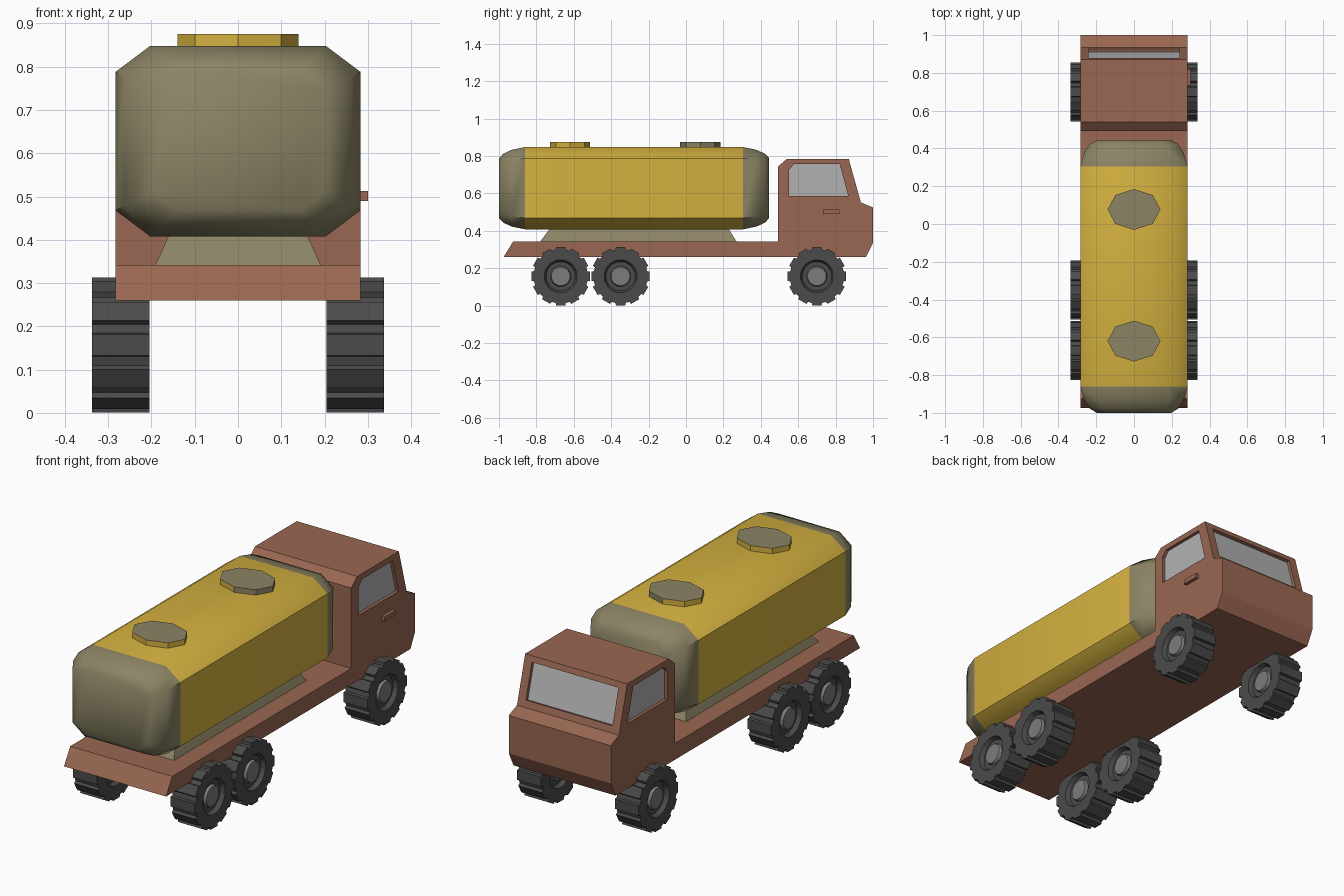
import bpy, bmesh, math

if "Cube" in bpy.data.objects:
    bpy.data.objects.remove(bpy.data.objects["Cube"])


def material(name, rgb):
    m = bpy.data.materials.new(name)
    m.diffuse_color = (*rgb, 1)
    m.use_nodes = True
    m.node_tree.nodes["Principled BSDF"].inputs["Base Color"].default_value = m.diffuse_color
    return m


BROWN = material("brown_paint", (0.32, 0.135, 0.085))
YELLOW = material("yellow_paint", (0.66, 0.44, 0.05))
KHAKI = material("khaki_metal", (0.26, 0.23, 0.13))
RUBBER = material("rubber", (0.07, 0.07, 0.07))
HUB = material("hub_grey", (0.2, 0.2, 0.2))
GLASS = material("glass_grey", (0.45, 0.45, 0.45))


def loft(name, rings, mats, spans=None):
    """Skin a list of equal-length rings and cap both ends."""
    bm = bmesh.new()
    vs = [[bm.verts.new(p) for p in r] for r in rings]
    n = len(rings[0])
    spans = spans or [0] * (len(rings) - 1)
    for k, (a, b) in enumerate(zip(vs, vs[1:])):
        for i in range(n):
            j = (i + 1) % n
            bm.faces.new((a[i], a[j], b[j], b[i])).material_index = spans[k]
    bm.faces.new(vs[0]).material_index = spans[0]
    bm.faces.new(vs[-1]).material_index = spans[-1]
    bmesh.ops.recalc_face_normals(bm, faces=bm.faces)
    me = bpy.data.meshes.new(name)
    bm.to_mesh(me)
    bm.free()
    for m in mats:
        me.materials.append(m)
    ob = bpy.data.objects.new(name, me)
    bpy.context.collection.objects.link(ob)
    return ob


def prism(name, yz, x0, x1, mat):
    return loft(name, [[(x, y, z) for y, z in yz] for x in (x0, x1)], [mat])


def activate(ob):
    bpy.ops.object.select_all(action='DESELECT')
    ob.select_set(True)
    bpy.context.view_layer.objects.active = ob


# Cab and flat bed as one side profile
W = 0.283
body = prism("cab_and_bed", [
    (-0.975, 0.26), (-0.925, 0.342), (0.493, 0.342), (0.493, 0.745), (0.54, 0.785),
    (0.87, 0.785), (0.935, 0.552), (1.0, 0.525), (1.0, 0.335), (0.962, 0.26)], -W, W, BROWN)


def recess(yz, x0, x1):
    cutter = prism("window_cutter", yz, x0, x1, BROWN)
    cutter.hide_render = True
    mod = body.modifiers.new("recess", 'BOOLEAN')
    mod.operation = 'DIFFERENCE'
    mod.solver = 'EXACT'
    mod.object = cutter
    activate(body)
    bpy.ops.object.modifier_apply(modifier=mod.name)
    bpy.data.objects.remove(cutter)


# Recessed side windows
D = 0.018
side = [(0.552, 0.585), (0.552, 0.728), (0.578, 0.756), (0.822, 0.756), (0.868, 0.585)]
for s, label in ((1, "right"), (-1, "left")):
    recess(side, s * (W - D), s * (W + 0.05))
    prism(label + "_window", side, s * (W - D - 0.005), s * (W - D + 0.002), GLASS)


# Recessed windscreen, following the slanted front face
def slant(depth0, depth1):
    pts = []
    for z, order in ((0.757, (depth0, depth1)), (0.585, (depth1, depth0))):
        y = 0.87 + (0.785 - z) * 0.065 / 0.233
        pts += [(y + d * 0.963, z + d * 0.269) for d in order]
    return pts


recess(slant(-D, 0.05), -0.24, 0.24)
prism("windscreen", slant(-D - 0.005, -D + 0.002), -0.24, 0.24, GLASS)

# Door handle (right side only)
prism("door_handle", [(0.732, 0.49), (0.82, 0.49), (0.82, 0.513), (0.732, 0.513)],
      W - 0.005, 0.3, BROWN)

# Saddle under the tank
loft("tank_saddle", [
    [(-x, y0, z), (x, y0, z), (x, y1, z), (-x, y1, z)]
    for x, y0, y1, z in ((0.194, -0.785, 0.275, 0.335), (0.158, -0.725, 0.225, 0.415))], [KHAKI])

# Tank: eight-sided body with rounded ends
CY, CZ = -0.2775, 0.628


def tank_ring(y, dx, dz):
    a, c = W - dx, 0.22 - dz
    b, d = a * 0.203 / W, c * 0.16 / 0.22
    return [(x, CY + y, CZ + z) for x, z in (
        (a, -d), (a, d), (b, c), (-b, c), (-a, d), (-a, -d), (-b, -c), (b, -c))]


ends = [(0.7225, 0.085, 0.06), (0.7, 0.05, 0.036), (0.655, 0.02, 0.015), (0.5825, 0, 0)]
rings = [tank_ring(-y, dx, dz) for y, dx, dz in ends]
rings += [tank_ring(*e) for e in reversed(ends)]
tank = loft("tank", rings, [YELLOW, KHAKI], [1, 1, 1, 0, 1, 1, 1])
activate(tank)
bpy.ops.object.shade_smooth_by_angle(angle=math.radians(45))

# Filler hatches
for label, y in (("front", -0.62), ("rear", 0.077)):
    hatch = loft(label + "_hatch", [
        [(0.14 * math.cos(i * math.pi / 4), y + 0.108 * math.sin(i * math.pi / 4), z)
         for i in range(8)] for z in (0.84, 0.875)], [YELLOW, KHAKI])
    for p in hatch.data.polygons:
        if p.normal.z > 0.9 or (y > 0 and p.normal.x > 0.1):
            p.material_index = 1

# Wheels: lugged tyre, dished rim and raised hub on both faces
TEETH, R, WX, HW = 12, 0.157, 0.271, 0.066


def wheel_ring(x, r, y, lug=0.0):
    pts = []
    for i in range(TEETH):
        for f, drop in ((-0.3, 0), (0.3, 0), (0.36, lug), (0.64, lug)):
            t = (i + f) * 2 * math.pi / TEETH - math.pi / 2
            rr = r - drop
            pts.append((x, y + rr * math.cos(t), R + rr * math.sin(t)))
    return pts


for s, label in ((1, "right"), (-1, "left")):
    for pos, y in (("front", -0.67), ("middle", -0.35), ("rear", 0.70)):
        cx = s * WX
        half = [(HW - 0.008, 0.05, 0), (HW - 0.022, 0.055, 0), (HW - 0.022, 0.078, 0),
                (HW, 0.088, 0), (HW, R + 0.001, 0.013)]
        rs = [wheel_ring(cx - h, r, y, lug) for h, r, lug in half]
        rs += [wheel_ring(cx + h, r, y, lug) for h, r, lug in reversed(half)]
        loft(f"{label}_{pos}_wheel", rs, [RUBBER, HUB], [1, 0, 0, 0, 0, 0, 0, 0, 1])
